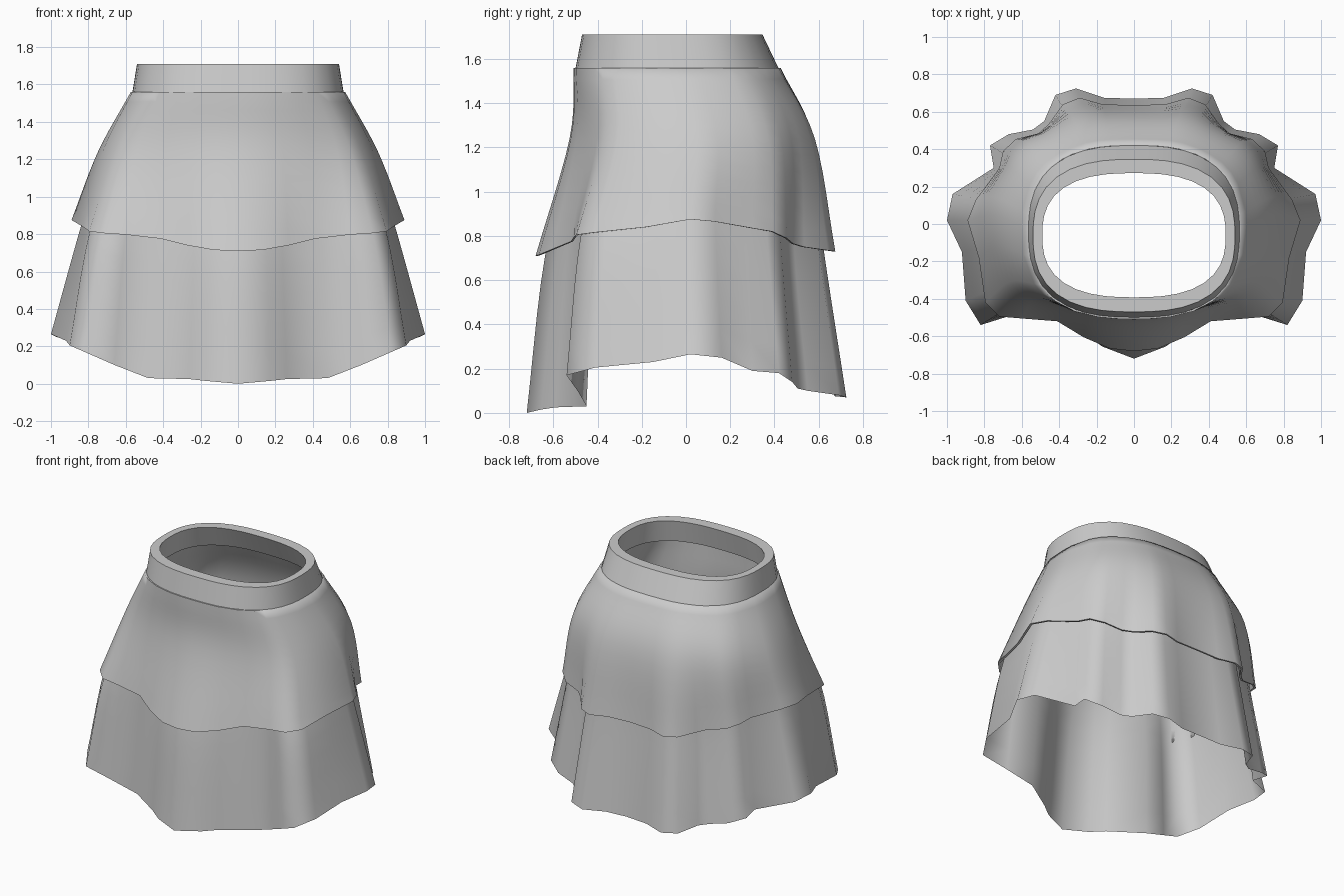
import bpy, math
from mathutils import Vector

cube = bpy.data.objects.get("Cube")
if cube:
    bpy.data.objects.remove(cube, do_unlink=True)

fabric = bpy.data.materials.new("grey fabric")
fabric.use_nodes = True
GREY = (0.6, 0.6, 0.6, 1)
fabric.diffuse_color = GREY
fabric.node_tree.nodes["Principled BSDF"].inputs["Base Color"].default_value = GREY

# Half hems, from front centre round the left side to back centre
UPPER_HEM = [(0, -.68, .71), (.13, -.665, .715), (.27, -.605, .74), (.41, -.52, .775),
             (.6, -.505, .797), (.72, -.495, .805), (.795, -.42, .815), (.83, -.18, .84),
             (.89, .02, .875), (.845, .13, .865), (.72, .3, .835), (.7, .39, .82),
             (.63, .455, .79), (.51, .485, .765), (.455, .535, .75), (.38, .64, .735),
             (.29, .675, .73), (.17, .64, .735), (0, .635, .74)]
LOWER_HEM = [(0, -.72, 0), (.17, -.655, .015), (.26, -.59, .025), (.48, -.45, .03),
             (.66, -.49, .1), (.82, -.54, .17), (.9, -.41, .205), (.92, -.15, .23),
             (1, .02, .265), (.97, .16, .25), (.75, .3, .19), (.77, .42, .18),
             (.67, .48, .14), (.54, .505, .11), (.48, .55, .1), (.42, .69, .08),
             (.31, .725, .07), (.16, .675, .075), (0, .67, .08)]
# How far the lower folds draw in where they pass under the upper hem
DRAW_IN = [.885, .89, .91, .93, .91, .88, .88, .87, .83, .83,
           .9, .87, .89, .9, .89, .87, .86, .89, .89]


def full_loop(half):
    right = [(-x, y, z) for x, y, z in half[-2:0:-1]]
    return [Vector(p) for p in half + right]


def oval(angle, rx, ry, cy, z, power=2.6):
    c, s = math.cos(angle), math.sin(angle)
    r = (abs(c) ** power + abs(s) ** power) ** (-1 / power)
    return Vector((rx * c * r, cy + ry * s * r, z))


def spline(points, steps):
    """Smooth curve through the points, by Catmull-Rom."""
    pts = [2 * points[0] - points[1]] + points + [2 * points[-1] - points[-2]]
    out = [points[0]]
    for a, b, c, d in zip(pts, pts[1:], pts[2:], pts[3:]):
        for i in range(1, steps + 1):
            t = i / steps
            out.append(b + (c - a) * t / 2 + (a - 2.5 * b + 2 * c - d / 2) * t ** 2
                       + (3 * b - a - 3 * c + d) * t ** 3 / 2)
    return out


def loft(name, columns, closed=False, angle=60):
    n, m = len(columns), len(columns[0])
    verts = [p for col in columns for p in col]
    faces = []
    for i in range(n):
        j = (i + 1) % n
        for k in range(m if closed else m - 1):
            l = (k + 1) % m
            faces.append((i * m + k, i * m + l, j * m + l, j * m + k))
    mesh = bpy.data.meshes.new(name)
    mesh.from_pydata(verts, [], faces)
    mesh.materials.append(fabric)
    # Point faces outward
    face = mesh.polygons[0]
    if face.normal.dot(Vector((face.center.x, face.center.y, 0))) < 0:
        mesh.flip_normals()
    obj = bpy.data.objects.new(name, mesh)
    bpy.context.collection.objects.link(obj)
    bpy.ops.object.select_all(action="DESELECT")
    obj.select_set(True)
    bpy.context.view_layer.objects.active = obj
    bpy.ops.object.shade_smooth_by_angle(angle=math.radians(angle))


def shrink(p, f):
    return Vector((p.x * f, p.y * f, p.z))


# Two ruffled tiers hung from the waist; the upper one has a lining and a thin rim
upper_columns, lower_columns = [], []
draw_in = DRAW_IN + DRAW_IN[-2:0:-1]
for top, low, factor in zip(full_loop(UPPER_HEM), full_loop(LOWER_HEM), draw_in):
    a = math.atan2(top.y / .67, top.x / .87)
    waist = oval(a, .573, .468, -.04, 1.56)
    hip = oval(a, .735, .545, .05, 1.24).lerp(Vector((top.x * .87, top.y * .86, 1.24)), .35)
    outside = spline([waist, hip, top], 6)
    upper_columns.append(outside + [shrink(p, .982) for p in reversed(outside)])
    under = shrink(low, factor)
    under.z = top.z
    lower_columns.append(spline([shrink(waist, .95), shrink(hip, .95), under, low], 5))

loft("upper_tier", upper_columns, closed=True, angle=72)
loft("lower_tier", lower_columns, angle=120)

# Thick waistband: outer bottom, outer top, inner top, inner bottom
SECTION = [(.565, .46, -.04, 1.555), (.54, .408, -.062, 1.71),
           (.49, .332, -.06, 1.71), (.515, .385, -.04, 1.555)]
COUNT = 40
band = [[oval(math.tau * i / COUNT, *ring) for ring in SECTION] for i in range(COUNT)]
loft("waistband", band, closed=True, angle=40)
